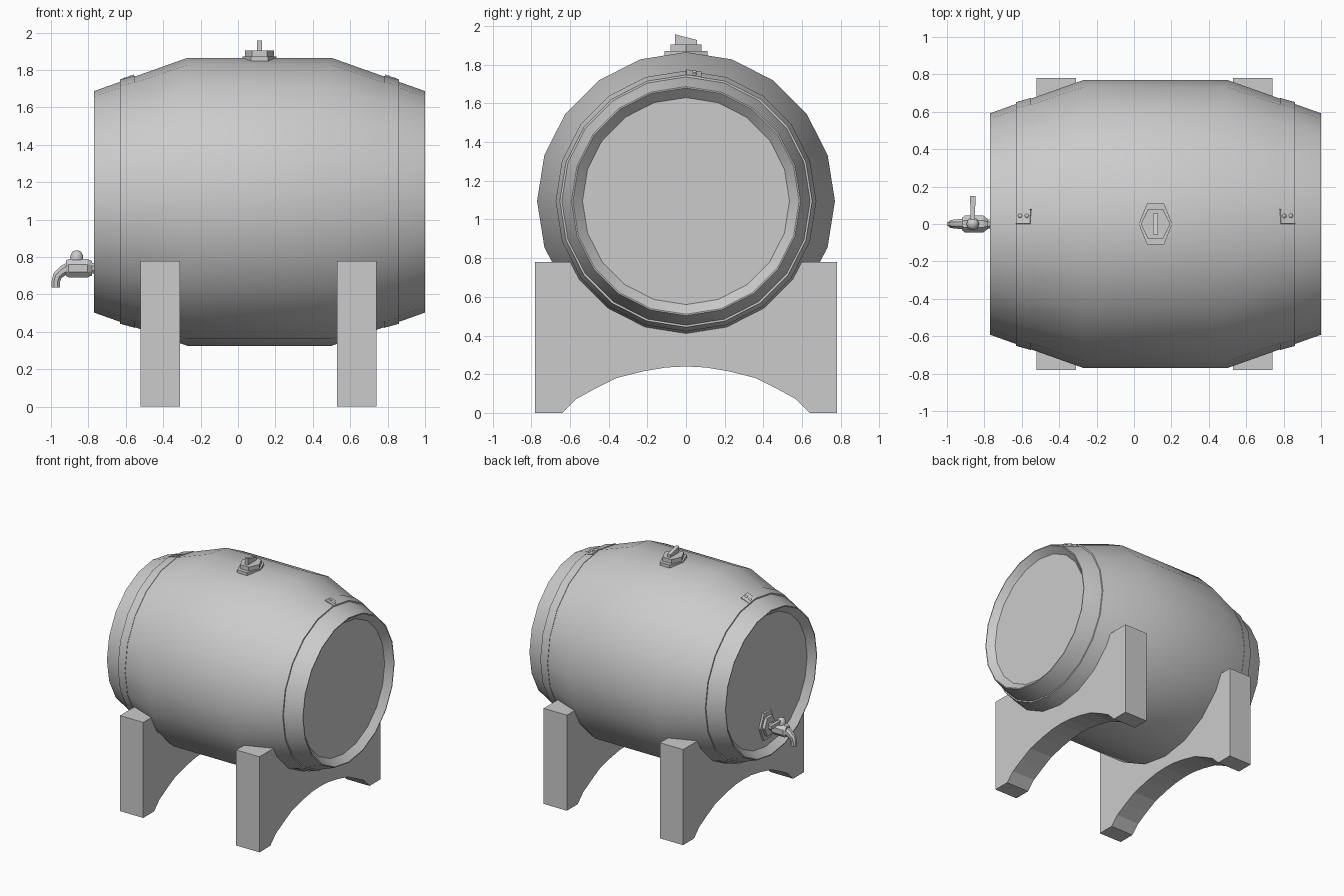
import bpy, bmesh
from math import sin, cos, pi, radians, atan
from mathutils import Vector

if "Cube" in bpy.data.objects:
    bpy.data.objects.remove(bpy.data.objects["Cube"])

CX, CZ = 0.115, 1.095      # barrel middle and axis height
SLOPE = 0.36               # taper of the barrel ends


def finish(name, bm, smooth=0):
    bmesh.ops.recalc_face_normals(bm, faces=bm.faces)
    me = bpy.data.meshes.new(name)
    bm.to_mesh(me)
    bm.free()
    ob = bpy.data.objects.new(name, me)
    bpy.context.collection.objects.link(ob)
    if smooth:
        bpy.ops.object.select_all(action='DESELECT')
        ob.select_set(True)
        bpy.context.view_layer.objects.active = ob
        bpy.ops.object.shade_smooth_by_angle(angle=radians(smooth))
    return ob


def tube(name, rings, n, phase=0.0, smooth=0, closed=False):
    """Loft n-sided rings (x, z, tilt in degrees, y radius, other radius) in the xz plane."""
    bm = bmesh.new()
    loops = []
    for x, z, tilt, ry, rw in rings:
        t = radians(tilt)
        w = Vector((-sin(t), 0, cos(t)))
        u = Vector((0, 1, 0))
        angs = [2 * pi * (k + phase) / n for k in range(n)]
        loops.append([bm.verts.new(Vector((x, 0, z)) + u * ry * sin(a) + w * rw * cos(a)) for a in angs])
    pairs = list(zip(loops, loops[1:]))
    if closed:
        pairs.append((loops[-1], loops[0]))
    else:
        bm.faces.new(loops[0])
        bm.faces.new(loops[-1])
    for a, b in pairs:
        for k in range(n):
            j = (k + 1) % n
            bm.faces.new((a[k], a[j], b[j], b[k]))
    return finish(name, bm, smooth)


def prism(name, pts, axis, lo, hi):
    """Extrude an outline along x (pts are y,z) or z (pts are x,y)."""
    bm = bmesh.new()
    if axis == 'x':
        vs = [bm.verts.new((lo, a, b)) for a, b in pts]
        d = (hi - lo, 0, 0)
    else:
        vs = [bm.verts.new((a, b, lo)) for a, b in pts]
        d = (0, 0, hi - lo)
    f = bm.faces.new(vs)
    new = bmesh.ops.extrude_face_region(bm, geom=[f], use_keep_orig=True)
    bmesh.ops.translate(bm, vec=d, verts=[v for v in new['geom'] if isinstance(v, bmesh.types.BMVert)])
    return finish(name, bm)


# Barrel body with recessed heads
half = [(0.835, 0.535), (0.885, 0.585), (0.885, 0.592), (0.385, 0.77)]
prof = [(CX - x, r) for x, r in half] + [(CX + x, r) for x, r in reversed(half)]
tube("barrel", [(x, CZ, 0, r, r) for x, r in prof], 20, smooth=30)

# Hoops, overlap tabs and rivets
for side, tag in ((-1, "left"), (1, "right")):
    xa, xb = CX + side * 0.745, CX + side * 0.665
    ra, rb = 0.642, 0.671
    ring = [(xa, ra - 0.01), (xa, ra + 0.01), (xb, rb + 0.003), (xb, rb - 0.012)]
    tube(tag + "_hoop", [(x, CZ, 0, r, r) for x, r in ring], 20, smooth=30, closed=True)

    xm = (xa + xb) / 2
    bm = bmesh.new()
    bmesh.ops.create_cube(bm, size=1)
    tab = finish(tag + "_hoop_tab", bm)
    tab.scale = (0.08, 0.08, 0.016)
    tab.location = (xm, 0.04, CZ + 0.654)
    tab.rotation_euler = (-radians(9), side * atan(SLOPE), 0)
    for i in (-1, 1):
        bm = bmesh.new()
        bmesh.ops.create_uvsphere(bm, u_segments=8, v_segments=6, radius=0.013)
        rivet = finish(f"{tag}_hoop_rivet", bm, 60)
        x = xm + i * 0.018
        rivet.location = (x, 0.043, CZ + 0.657 - SLOPE * side * (x - xm))

# Cradle stands: arched foot below, barrel seat above
seat = [(0.665 * sin(radians(a)), CZ - 0.665 * cos(radians(a))) for a in (54, 36, 18)]
right = [(0.0, 0.24), (0.1, 0.235), (0.22, 0.215), (0.36, 0.18), (0.47, 0.125), (0.57, 0.07),
         (0.64, 0), (0.78, 0), (0.78, 0.78), (0.60, 0.78)] + seat + [(0, CZ - 0.665)]
outline = right + [(-y, z) for y, z in reversed(right[1:-1])]
prism("left_stand", outline, 'x', -0.52, -0.31)
prism("right_stand", outline, 'x', 0.53, 0.74)

# Bung: hex plate, hex nut and slanted grip
tube("bung_plate", [(CX, z, 90, 0.127, 0.09) for z in (1.84, 1.872)], 6)
tube("bung_nut", [(CX, 1.865, 90, 0.094, 0.078), (CX, 1.905, 90, 0.094, 0.078)], 6)
prism("bung_grip", [(-0.056, 1.89), (0.056, 1.89), (0.056, 1.928), (-0.056, 1.957)], 'x', CX - 0.014, CX + 0.014)

# Tap: hex plate, nut, collar, body, spout
TZ = 0.74
tube("tap_plate", [(x, TZ, 0, 0.09, 0.127) for x in (-0.715, -0.737)], 6, 0.5)
tube("tap_nut", [(x, TZ, 0, 0.07, 0.085) for x in (-0.73, -0.76)], 6, 0.5)
tube("tap_stem", [(x, TZ, 0, 0.025, 0.03) for x in (-0.75, -0.80)], 8, 0.5)
tube("tap_body", [(-0.78, TZ, 0, 0.028, 0.042), (-0.805, TZ, 0, 0.048, 0.053),
                  (-0.905, TZ, 0, 0.048, 0.053), (-0.92, TZ, 0, 0.035, 0.045)], 8, 0.5)
tube("tap_spout", [(-0.905, 0.742, 0, 0.032, 0.036), (-0.935, 0.727, 30, 0.028, 0.03),
                   (-0.965, 0.70, 60, 0.024, 0.027), (-0.974, 0.67, 90, 0.022, 0.025),
                   (-0.974, 0.637, 90, 0.022, 0.025)], 8, 0.5, smooth=40)

# Tap knob and turning handle
tube("tap_knob", [(-0.862, 0.785, 90, 0.034, 0.034), (-0.862, 0.808, 90, 0.034, 0.034),
                  (-0.862, 0.827, 90, 0.024, 0.024), (-0.862, 0.835, 90, 0.008, 0.008)], 10, smooth=40)
prism("tap_handle", [(-0.872, 0), (-0.852, 0), (-0.847, 0.15), (-0.877, 0.15)], 'z', 0.797, 0.823)
